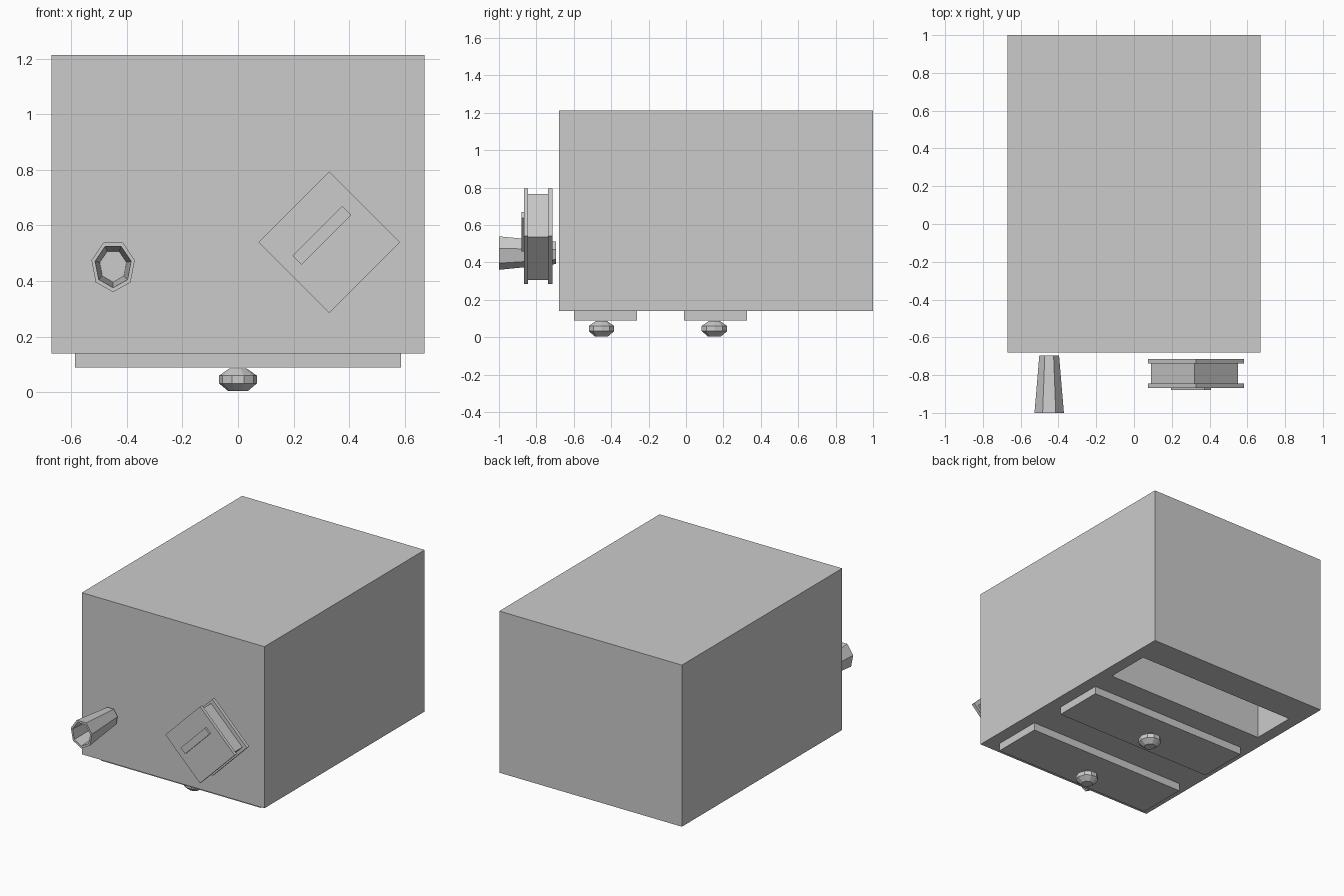
import bpy, bmesh, math
from mathutils import Matrix, Vector

cube = bpy.data.objects.get("Cube")
if cube:
    bpy.data.objects.remove(cube, do_unlink=True)

# Single flat material
COLOUR = (0.6, 0.6, 0.6, 1)
grey = bpy.data.materials.new("plain_grey")
grey.use_nodes = True
grey.diffuse_color = COLOUR
grey.node_tree.nodes["Principled BSDF"].inputs["Base Color"].default_value = COLOUR


def finish(bm, name):
    bmesh.ops.recalc_face_normals(bm, faces=bm.faces)
    mesh = bpy.data.meshes.new(name)
    bm.to_mesh(mesh)
    bm.free()
    mesh.materials.append(grey)
    obj = bpy.data.objects.new(name, mesh)
    bpy.context.collection.objects.link(obj)
    return obj


def loft(name, rings, cap_start=True, cap_end=True):
    """Skin a list of equally sized point rings."""
    bm = bmesh.new()
    loops = [[bm.verts.new(p) for p in ring] for ring in rings]
    for a, b in zip(loops, loops[1:]):
        for i in range(len(a)):
            j = (i + 1) % len(a)
            bm.faces.new((a[i], a[j], b[j], b[i]))
    if cap_start:
        bm.faces.new(loops[0])
    if cap_end:
        bm.faces.new(loops[-1])
    return finish(bm, name)


def box(name, centre, size, tilt=0.0):
    bm = bmesh.new()
    matrix = (Matrix.Translation(centre) @ Matrix.Rotation(tilt, 4, 'Y')
              @ Matrix.Diagonal(Vector((*size, 1))))
    bmesh.ops.create_cube(bm, size=1, matrix=matrix)
    return finish(bm, name)


def rectangle(half_x, y0, y1, z):
    return [(-half_x, y0, z), (half_x, y0, z), (half_x, y1, z), (-half_x, y1, z)]


# Cabinet body with an empty drawer opening in its underside
BOTTOM, TOP = 0.14, 1.212
loft("cabinet_body", [
    rectangle(0.67, -0.68, 1.0, TOP),
    rectangle(0.67, -0.68, 1.0, BOTTOM),
    rectangle(0.59, 0.49, 0.79, BOTTOM),
    rectangle(0.59, 0.49, 0.79, TOP - 0.08),
])


# Drawer fronts with faceted knobs
def knob(name, y):
    profile = [(0.03, 0.086), (0.068, 0.06), (0.068, 0.032), (0.035, 0.004), (0.0, 0.0)]
    sides = 10
    rings = []
    for r, z in profile[:-1]:
        rings.append([(r * math.cos(math.tau * i / sides),
                       y + 1.05 * r * math.sin(math.tau * i / sides), z)
                      for i in range(sides)])
    loft(name, rings)


for label, plate_y, knob_y in (("front", -0.43, -0.452), ("middle", 0.158, 0.152)):
    box(label + "_drawer", (0, plate_y, 0.115), (1.172, 0.337, 0.052))
    knob(label + "_drawer_knob", knob_y)


# Hollow seven-sided tapered nozzle, one corner pointing down
def heptagon(radius, y):
    return [(-0.449 + 0.85 * radius * math.sin(math.tau * i / 7), y,
             0.454 - radius * math.cos(math.tau * i / 7)) for i in range(7)]


loft("tapered_nozzle", [
    heptagon(0.063, -0.695),
    heptagon(0.094, -1.0),
    heptagon(0.078, -1.0),
    heptagon(0.058, -0.705),
])

# Diamond-shaped block: two plates around a narrower core, with a raised bar
TILT = math.radians(45)
box("block_back_plate", (0.328, -0.727, 0.54), (0.36, 0.024, 0.36), TILT)
box("block_core", (0.32, -0.793, 0.535), (0.325, 0.112, 0.325), TILT)
box("block_front_plate", (0.328, -0.856, 0.54), (0.36, 0.022, 0.36), TILT)
box("block_bar", (0.301, -0.872, 0.564), (0.253, 0.016, 0.046), -TILT)
